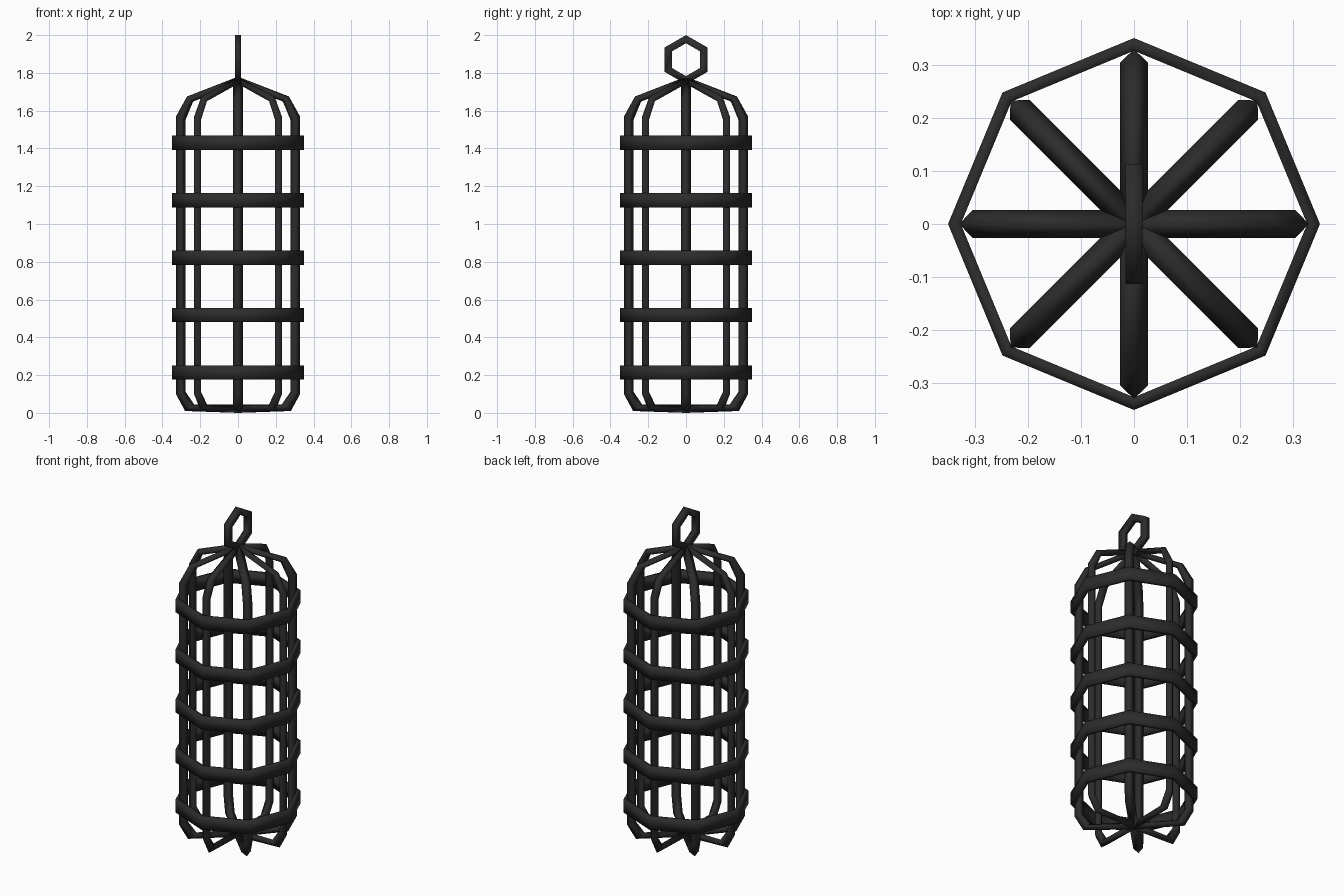
import bpy, math

if "Cube" in bpy.data.objects:
    bpy.data.objects.remove(bpy.data.objects["Cube"])

iron = bpy.data.materials.new("dark_iron")
iron.diffuse_color = (0.025, 0.025, 0.025, 1)
iron.use_nodes = True
iron.node_tree.nodes["Principled BSDF"].inputs["Base Color"].default_value = iron.diffuse_color


def make(name, verts, faces):
    me = bpy.data.meshes.new(name)
    me.from_pydata(verts, [], faces)
    me.materials.append(iron)
    me.polygons.foreach_set("use_smooth", [True] * len(me.polygons))
    me.validate()
    ob = bpy.data.objects.new(name, me)
    bpy.context.collection.objects.link(ob)
    return ob


def loft(name, rings, closed=False):
    """Join a row of four-point sections; cap the ends or close the loop."""
    n = len(rings)
    verts = [p for r in rings for p in r]
    faces = []
    for i in range(n if closed else n - 1):
        a, b = 4 * i, 4 * ((i + 1) % n)
        faces += [(a + k, a + (k + 1) % 4, b + (k + 1) % 4, b + k) for k in range(4)]
    if not closed:
        e = 4 * (n - 1)
        faces += [(3, 2, 1, 0), (e, e + 1, e + 2, e + 3)]
    return make(name, verts, faces)


# Upright bars: square section set on its corner, bent in to the axis at both ends
# each row: outer radius, outer z, inner radius, inner z
path = [(0, 0.0, 0, 0.045), (0.28, 0.01, 0.232, 0.045),
        (0.329, 0.10, 0.278, 0.112), (0.329, 1.568, 0.278, 1.55),
        (0.27, 1.675, 0.238, 1.648), (0, 1.78, 0, 1.742)]
W = 0.0265
for i in range(8):
    a = i * math.pi / 4
    c, s = math.cos(a), math.sin(a)

    def at(r, t, z):
        return (r * c - t * s, r * s + t * c, z)

    rings = []
    for ro, zo, ri, zi in path:
        rm, zm = (ro + ri) / 2, (zo + zi) / 2
        rings.append([at(ro, 0, zo), at(rm, W, zm), at(ri, 0, zi), at(rm, -W, zm)])
    loft(f"cage_bar_{i + 1}", rings)

# Eight-sided hoops around the bars
for k in range(5):
    z = 0.214 + 0.304 * k
    rings = []
    for i in range(8):
        a = i * math.pi / 4
        c, s = math.cos(a), math.sin(a)
        rings.append([(r * c, r * s, z + h) for r, h in
                      ((0.35, -0.038), (0.35, 0.038), (0.326, 0.038), (0.326, -0.038))])
    loft(f"hoop_{k + 1}", rings, True)

# Six-sided hanging ring on top, facing sideways
rings = []
for i in range(6):
    a = math.pi / 2 + i * math.pi / 3
    c, s = math.cos(a), math.sin(a)
    rings.append([(x, r * c, 1.87 + r * s) for r, x in
                  ((0.13, 0.016), (0.13, -0.016), (0.087, -0.016), (0.087, 0.016))])
loft("hanging_ring", rings, True)

# Make all surfaces face outward
import bmesh
for ob in bpy.context.collection.objects:
    bm = bmesh.new()
    bm.from_mesh(ob.data)
    bmesh.ops.recalc_face_normals(bm, faces=bm.faces)
    bm.to_mesh(ob.data)
    bm.free()
